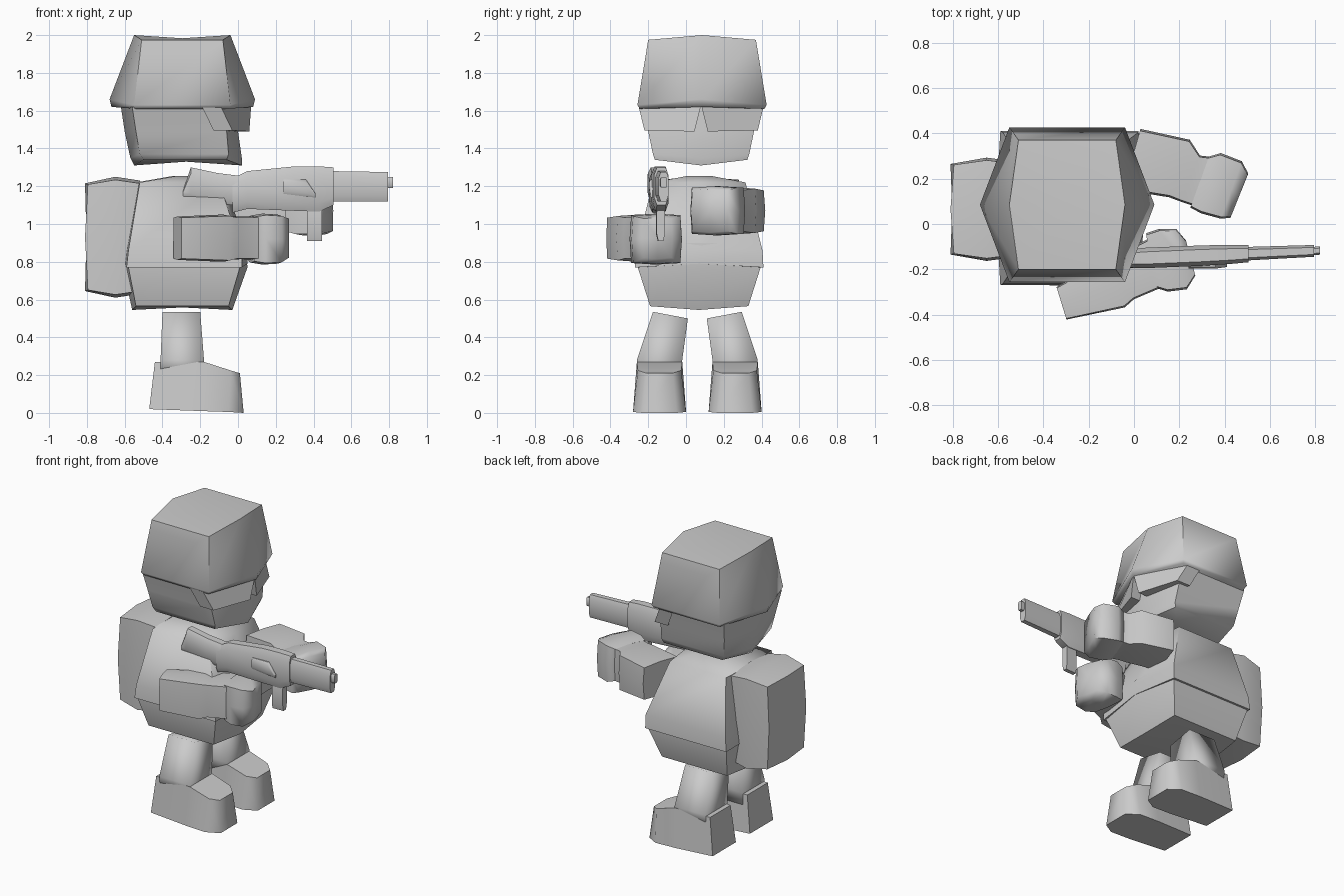
import bpy, bmesh, math
from mathutils import Vector


def loft(name, rings, angle=70):
    """Skin a list of equal-length point rings and cap both ends."""
    bm = bmesh.new()
    vs = [[bm.verts.new(p) for p in r] for r in rings]
    n = len(rings[0])
    for a, b in zip(vs, vs[1:]):
        for i in range(n):
            j = (i + 1) % n
            bm.faces.new((a[i], a[j], b[j], b[i]))
    for r in (vs[0], vs[-1]):
        if n == 4:
            bm.faces.new(r)
        else:
            c = bm.verts.new(sum((v.co for v in r), Vector()) / n)
            for i in range(n):
                bm.faces.new((r[i], r[(i + 1) % n], c))
    bmesh.ops.recalc_face_normals(bm, faces=bm.faces)
    me = bpy.data.meshes.new(name)
    bm.to_mesh(me)
    bm.free()
    ob = bpy.data.objects.new(name, me)
    bpy.context.collection.objects.link(ob)
    bpy.ops.object.select_all(action='DESELECT')
    ob.select_set(True)
    bpy.context.view_layer.objects.active = ob
    bpy.ops.object.shade_smooth_by_angle(angle=math.radians(angle))
    return ob


def hexring(cy, z, tip0, tip1, c0, c1, h, dz=0.0):
    """Horizontal hexagon: tips on the x axis at height z+dz, corners at z."""
    return [(tip1, cy, z + dz), (c1, cy + h, z), (c0, cy + h, z),
            (tip0, cy, z + dz), (c0, cy - h, z), (c1, cy - h, z)]


def limb(name, stations, k=0.94):
    """Boxy limb in plan: stations (x, y, z, half width, half height, heading)."""
    rings = []
    for x, y, z, w, h, deg in stations:
        a = math.radians(deg)
        d = Vector((-math.sin(a), math.cos(a), 0))
        sec = [(1, 0), (k, k), (0, 1), (-k, k), (-1, 0), (-k, -k), (0, -1), (k, -k)]
        rings.append([Vector((x, y, z)) + d * (u * w) + Vector((0, 0, v * h)) for u, v in sec])
    return loft(name, rings)


# helmet and head
loft("helmet", [hexring(0.085, 1.61, -0.67, 0.08, -0.54, -0.05, 0.33, 0.01),
                hexring(0.085, 1.63, -0.68, 0.09, -0.55, -0.04, 0.342, 0.03),
                hexring(0.085, 1.975, -0.55, -0.04, -0.51, -0.08, 0.285, 0.025)])
loft("head", [hexring(0.08, 1.34, -0.55, 0.02, -0.50, -0.06, 0.245, -0.03),
              hexring(0.08, 1.37, -0.57, 0.02, -0.52, -0.05, 0.255, -0.02),
              hexring(0.08, 1.49, -0.60, 0.00, -0.54, -0.06, 0.28),
              hexring(0.08, 1.62, -0.62, -0.01, -0.56, -0.08, 0.31)])

# goggles, one lens each side
for s, side in ((1, "left"), (-1, "right")):
    lens = [(0.07, 0.0, 1.63), (-0.09, 0.33, 1.62), (-0.03, 0.30, 1.495), (0.06, 0.035, 1.49)]
    loft(side + "_goggle_lens", [[(x + dx, 0.08 + s * y, z) for x, y, z in lens]
                                 for dx in (0, -0.1)], 30)

# torso: lower body and vest
loft("lower_body", [hexring(0.07, 0.565, -0.56, -0.03, -0.54, -0.05, 0.26, -0.02),
                    hexring(0.07, 0.77, -0.61, 0.05, -0.58, 0.01, 0.325),
                    hexring(0.07, 0.90, -0.58, 0.04, -0.56, 0.0, 0.31)])
loft("vest", [hexring(0.07, 0.77, -0.61, 0.05, -0.59, 0.02, 0.34, 0.02),
              hexring(0.07, 0.86, -0.60, 0.05, -0.58, 0.02, 0.335),
              hexring(0.07, 1.22, -0.54, -0.07, -0.52, -0.10, 0.245),
              hexring(0.07, 1.255, -0.34, -0.22, -0.32, -0.24, 0.06)])

# backpack, lofted along x
pack = []
for x, w, h, k, dx in ((-0.795, 0.20, 0.285, 0.98, -0.025), (-0.65, 0.228, 0.32, 0.95, 0),
                       (-0.52, 0.21, 0.30, 0.95, 0)):
    sec = [(1, 0), (k, k), (0, 1), (-k, k), (-1, 0), (-k, -k), (0, -1), (k, -k)]
    pack.append([(x + (dx * 0.6 if u * v == 0 else 0), 0.065 + u * w, 0.93 + v * h)
                 for u, v in sec])
loft("backpack", pack)

# legs and boots
for s, side in ((1, "left"), (-1, "right")):
    def rect(x0, x1, y0, y1, za, zb):
        return [(x0, 0.06 + s * y0, za), (x1, 0.06 + s * y0, za),
                (x1, 0.06 + s * y1, zb), (x0, 0.06 + s * y1, zb)]
    loft(side + "_leg", [rect(-0.41, -0.18, 0.08, 0.31, 0.2, 0.2),
                         rect(-0.41, -0.18, 0.08, 0.32, 0.28, 0.28),
                         rect(-0.40, -0.20, 0.05, 0.235, 0.50, 0.535)], 95)

    # boot cross-sections: bottom x, bottom z, top x, top z, top inset
    boot = []
    for xb, zb, xt, zt, w, ins in ((-0.47, 0.02, -0.44, 0.27, 0.125, 0.015),
                                   (-0.20, 0.01, -0.18, 0.27, 0.14, 0.02),
                                   (-0.05, 0.005, -0.04, 0.225, 0.14, 0.025),
                                   (0.03, 0.0, 0.01, 0.21, 0.09, 0.02)):
        cy = 0.06 + s * 0.20
        boot.append([(xb, cy - w, zb), (xb, cy + w, zb),
                     (xt, cy + w - ins, zt), (xt, cy - w + ins, zt)])
    loft(side + "_boot", boot, 60)

# arms and mitten hands
limb("right_arm", [(-0.32, -0.35, 0.925, 0.075, 0.115, 17),
                   (-0.08, -0.26, 0.925, 0.115, 0.125, 20),
                   (-0.04, -0.235, 0.925, 0.105, 0.115, 22),
                   (0.10, -0.17, 0.925, 0.11, 0.115, 22)])
limb("right_hand", [(0.07, -0.16, 0.92, 0.12, 0.125, 8),
                    (0.13, -0.16, 0.92, 0.14, 0.135, 8),
                    (0.21, -0.155, 0.92, 0.135, 0.13, 10),
                    (0.25, -0.15, 0.925, 0.08, 0.11, 15)])
limb("left_arm", [(-0.01, 0.285, 1.07, 0.14, 0.115, -16),
                  (0.20, 0.245, 1.07, 0.135, 0.125, -20),
                  (0.25, 0.20, 1.07, 0.11, 0.115, -22),
                  (0.34, 0.18, 1.07, 0.12, 0.115, -22)])
limb("left_hand", [(0.29, 0.185, 1.07, 0.12, 0.115, -20),
                   (0.34, 0.18, 1.07, 0.14, 0.13, -18),
                   (0.43, 0.15, 1.07, 0.135, 0.13, -20),
                   (0.465, 0.125, 1.07, 0.105, 0.115, -22)])


def gun_part(name, stations, off=0.0):
    """Part of the gun: stations (x, half width, bottom z, top z)."""
    rings = []
    for x, w, z0, z1 in stations:
        cy = -0.152 + 0.042 * x + off
        b = (z1 - z0) * 0.2
        rings.append([(x, cy - w, z0 + b), (x, cy - w * 0.6, z0), (x, cy + w * 0.6, z0),
                      (x, cy + w, z0 + b), (x, cy + w, z1 - b), (x, cy + w * 0.6, z1),
                      (x, cy - w * 0.6, z1), (x, cy - w, z1 - b)])
    return loft(name, rings, 50)


# gun
gun_part("gun_stock", [(-0.29, 0.03, 1.14, 1.18), (-0.25, 0.04, 1.13, 1.30),
                       (-0.11, 0.04, 1.11, 1.27), (0.05, 0.04, 1.09, 1.25)])
gun_part("gun_body", [(-0.03, 0.04, 1.06, 1.24), (0.05, 0.045, 1.08, 1.28),
                      (0.30, 0.045, 1.07, 1.305), (0.43, 0.042, 1.065, 1.305),
                      (0.505, 0.038, 1.10, 1.30)])
gun_part("gun_barrel", [(0.49, 0.03, 1.12, 1.28), (0.795, 0.026, 1.12, 1.275)])
gun_part("gun_muzzle", [(0.78, 0.018, 1.19, 1.25), (0.82, 0.018, 1.19, 1.25)])
gun_part("gun_magazine", [(0.365, 0.022, 0.91, 1.10), (0.445, 0.022, 0.91, 1.10)])
gun_part("gun_side_plate", [(0.24, 0.015, 1.16, 1.235), (0.36, 0.02, 1.145, 1.235),
                            (0.41, 0.015, 1.14, 1.16)], -0.04)
